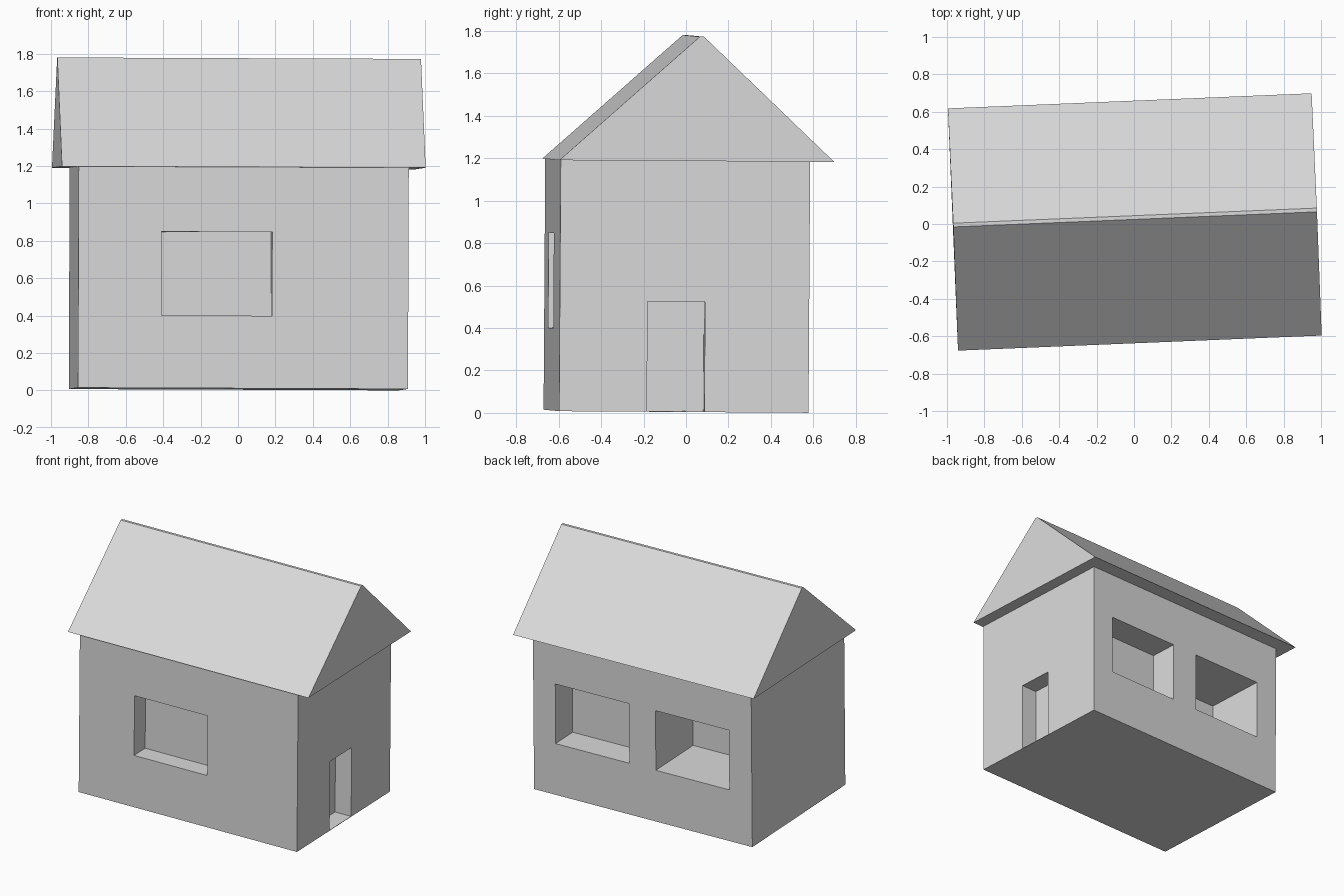
import bpy, bmesh
from mathutils import Matrix, Euler

old = bpy.data.objects.get("Cube")
if old:
    bpy.data.objects.remove(old, do_unlink=True)

# One plain colour for the whole house
grey = bpy.data.materials.new("light_grey")
grey.use_nodes = True
colour = (0.7, 0.7, 0.7, 1)
grey.diffuse_color = colour
grey.node_tree.nodes["Principled BSDF"].inputs["Base Color"].default_value = colour

# The house sits slightly turned and tilted
pose = Matrix.Translation((0, 0.003, 0.0075)) @ Euler((-0.0065, 0.004, 0.0415)).to_matrix().to_4x4()


def extrude_profile(name, profile, x0, x1):
    """Extrude a (y, z) outline along x into a closed solid."""
    bm = bmesh.new()
    face = bm.faces.new([bm.verts.new((x0, y, z)) for y, z in profile])
    new = bmesh.ops.extrude_face_region(bm, geom=[face])["geom"]
    verts = [v for v in new if isinstance(v, bmesh.types.BMVert)]
    bmesh.ops.translate(bm, verts=verts, vec=(x1 - x0, 0, 0))
    bmesh.ops.recalc_face_normals(bm, faces=bm.faces)
    mesh = bpy.data.meshes.new(name)
    bm.to_mesh(mesh)
    bm.free()
    mesh.materials.append(grey)
    obj = bpy.data.objects.new(name, mesh)
    bpy.context.collection.objects.link(obj)
    return obj


def box(name, x0, x1, y0, y1, z0, z1):
    return extrude_profile(name, [(y0, z0), (y1, z0), (y1, z1), (y0, z1)], x0, x1)


def recess(target, name, *bounds):
    """Cut a box-shaped recess into the target."""
    cutter = box(name, *bounds)
    cutter.hide_render = True
    mod = target.modifiers.new(name, "BOOLEAN")
    mod.operation = "DIFFERENCE"
    mod.solver = "EXACT"
    mod.object = cutter
    bpy.context.view_layer.objects.active = target
    bpy.ops.object.modifier_apply(modifier=mod.name)
    bpy.data.objects.remove(cutter, do_unlink=True)


# Walls
half_len, front, back, eave = 0.883, -0.638, 0.538, 1.183
walls = box("walls", -half_len, half_len, front, back, 0, eave)

# Window and door recesses, each with its own depth
recess(walls, "front_window", -0.438, 0.154, front - 0.1, front + 0.14, 0.388, 0.836)
recess(walls, "back_left_window", 0.109, 0.705, back - 0.215, back + 0.1, 0.386, 0.835)
recess(walls, "back_right_window", -0.70, -0.106, back - 0.47, back + 0.1, 0.386, 0.835)
recess(walls, "door", half_len - 0.13, half_len + 0.1, -0.224, 0.047, 0.003, 0.52)

# Gabled roof with a narrow flat ridge
roof = extrude_profile("roof", [(-0.648, eave), (0.648, eave), (0.03, 1.769), (0.01, 1.769)],
                       -0.973, 0.973)

for part in (walls, roof):
    part.data.transform(pose)
